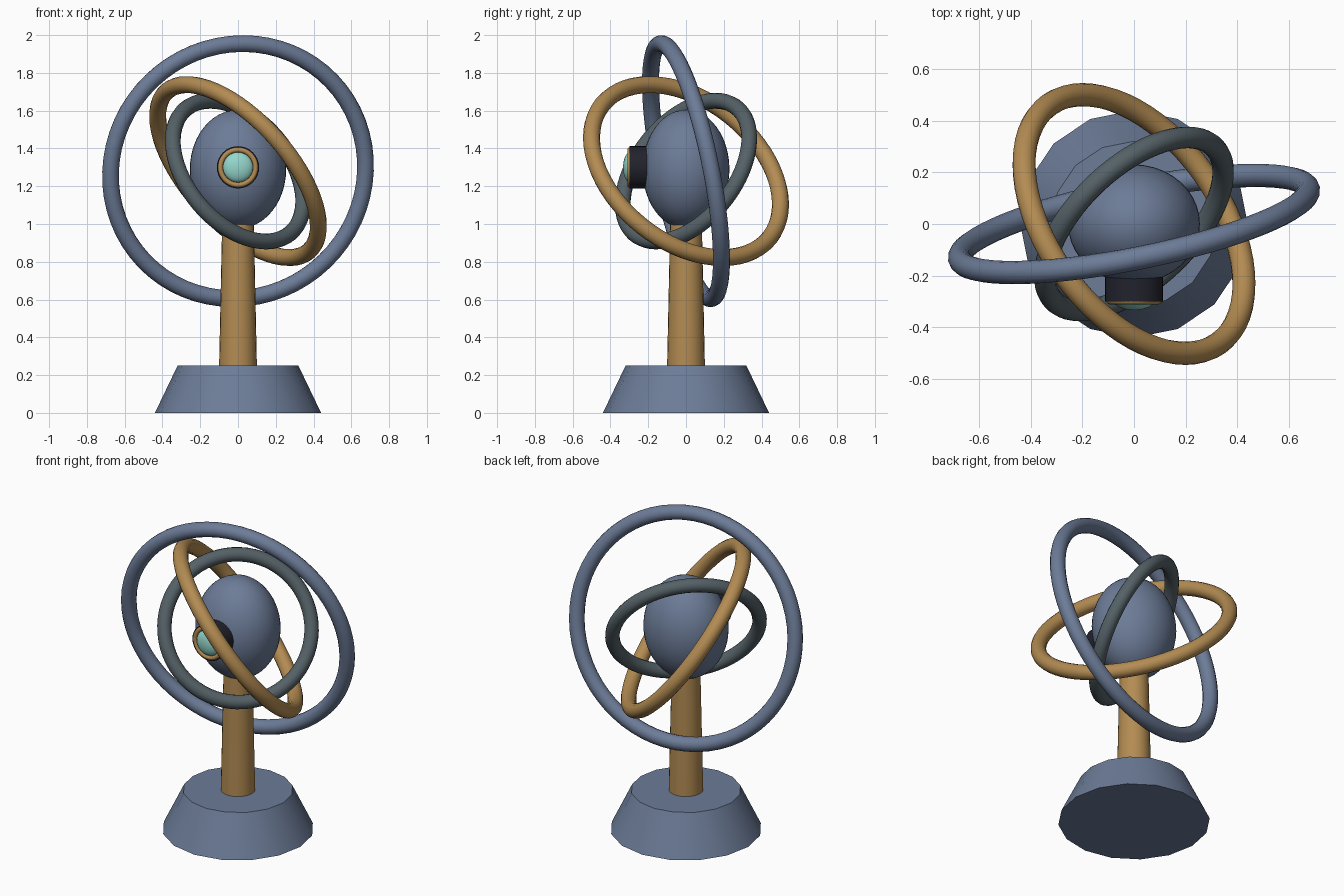
import bpy
from math import pi
from mathutils import Vector

cube = bpy.data.objects.get("Cube")
if cube:
    bpy.data.objects.remove(cube, do_unlink=True)


def material(name, rgb):
    m = bpy.data.materials.new(name)
    m.use_nodes = True
    m.diffuse_color = (*rgb, 1)
    m.node_tree.nodes["Principled BSDF"].inputs["Base Color"].default_value = (*rgb, 1)
    return m


slate = material("slate blue", (0.15, 0.20, 0.31))
brass = material("brass", (0.45, 0.26, 0.085))
iron = material("dark iron", (0.09, 0.12, 0.135))
black = material("black", (0.016, 0.016, 0.026))
glass = material("pale teal", (0.30, 0.68, 0.60))


def finish(name, mat, scale=(1, 1, 1)):
    """Name, colour and smooth the object just added."""
    ob = bpy.context.object
    ob.name = name
    ob.scale = scale
    ob.data.materials.append(mat)
    bpy.ops.object.shade_smooth_by_angle(angle=pi / 5)
    return ob


def cone(name, mat, z0, z1, r0, r1, sides):
    bpy.ops.mesh.primitive_cone_add(vertices=sides, radius1=r0, radius2=r1, depth=z1 - z0,
                                    location=(0, 0, (z0 + z1) / 2), rotation=(0, 0, pi / 2))
    return finish(name, mat)


def ball(name, mat, centre, radii):
    bpy.ops.mesh.primitive_uv_sphere_add(segments=40, ring_count=24, radius=1, location=centre)
    return finish(name, mat, radii)


def ring(name, mat, centre, normal, major, minor):
    turn = Vector(normal).to_track_quat('Z', 'Y').to_euler()
    bpy.ops.mesh.primitive_torus_add(major_radius=major, minor_radius=minor, major_segments=64,
                                     minor_segments=14, location=centre, rotation=turn)
    return finish(name, mat)


# Stand
cone("base", slate, 0, 0.25, 0.44, 0.32, 16)
cone("stem", brass, 0.25, 1.05, 0.1, 0.083, 24)

# Egg-shaped body
ball("body", slate, (0, 0, 1.29), (0.255, 0.23, 0.315))

# Eye: barrel, rim and lens facing forward
bpy.ops.mesh.primitive_cylinder_add(vertices=32, radius=0.112, depth=0.1,
                                    location=(0, -0.25, 1.3), rotation=(pi / 2, 0, 0))
finish("eye_barrel", black)
ring("eye_rim", brass, (0, -0.297, 1.3), (0, -1, 0), 0.093, 0.014)
ball("eye_lens", glass, (0, -0.295, 1.3), (0.08, 0.038, 0.08))

# Three tilted orbit rings around the body
hub = (0, 0, 1.28)
ring("outer_ring", slate, hub, (-0.193, 0.962, 0.193), 0.675 / 0.981, 0.045)
ring("middle_ring", brass, hub, (0.66, 0.468, 0.588), 0.566, 0.045)
ring("inner_ring", iron, hub, (0.597, -0.628, 0.5), 0.43, 0.042)
